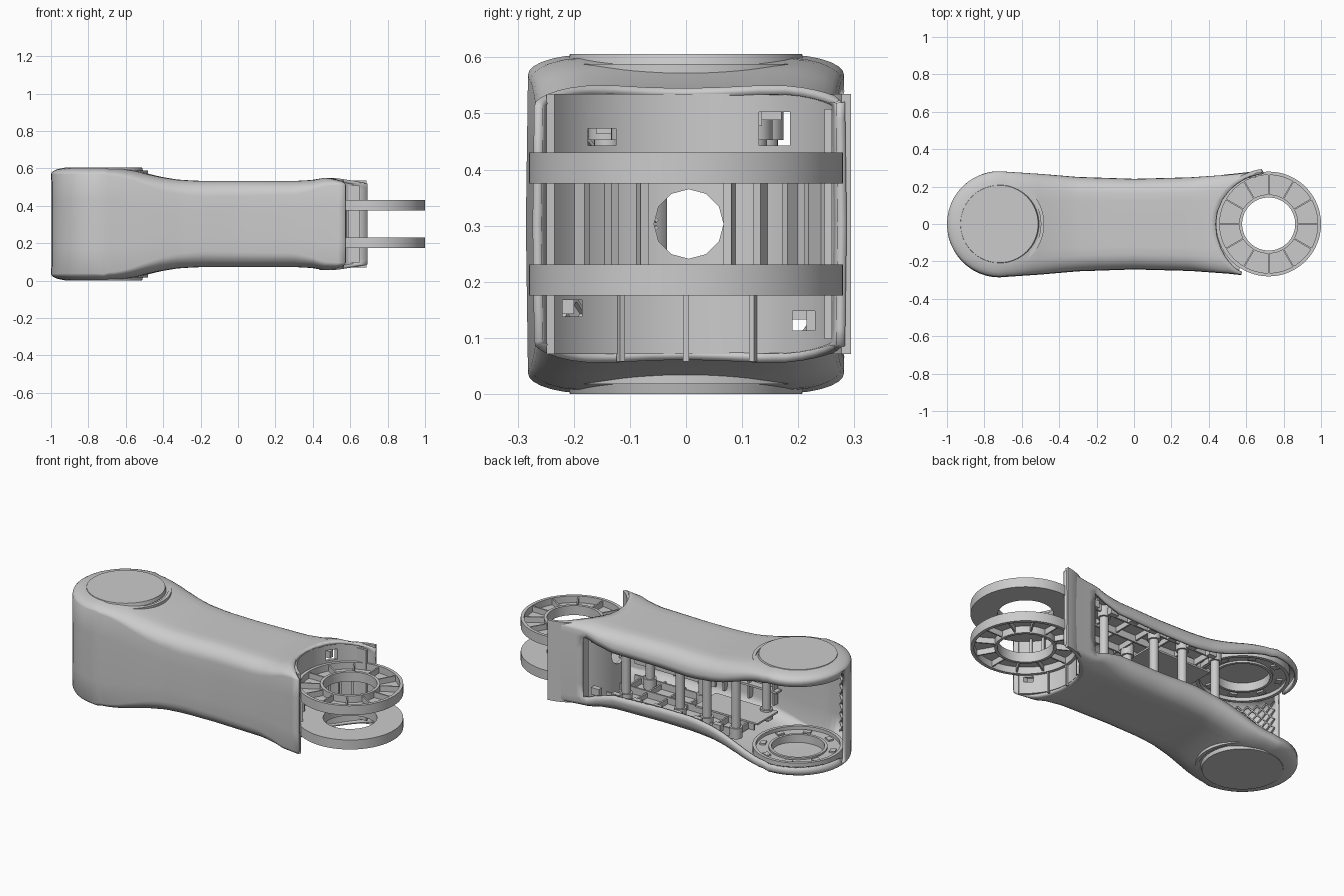
import bpy, bmesh
from math import sin, cos, pi, hypot, sqrt, radians
from mathutils import Matrix, Vector

if "Cube" in bpy.data.objects:
    bpy.data.objects.remove(bpy.data.objects["Cube"])

MID = 0.303          # height of the horizontal symmetry plane
LX, RX = -0.72, 0.72  # centres of the two joints


def lerp(pts, x):
    if x <= pts[0][0]:
        return pts[0][1]
    for (a, p), (b, q) in zip(pts, pts[1:]):
        if x <= b:
            return p + (q - p) * (x - a) / (b - a)
    return pts[-1][1]


def finish(name, bm, mirror=True, smooth=True, recalc=True):
    if recalc:
        bmesh.ops.recalc_face_normals(bm, faces=bm.faces)
    me = bpy.data.meshes.new(name)
    bm.to_mesh(me)
    bm.free()
    ob = bpy.data.objects.new(name, me)
    bpy.context.collection.objects.link(ob)
    ob.location.z = MID
    if mirror:
        m = ob.modifiers.new("mirror", 'MIRROR')
        m.use_axis = (False, False, True)
        m.merge_threshold = 0.0005
    if smooth:
        bpy.ops.object.select_all(action='DESELECT')
        ob.select_set(True)
        bpy.context.view_layer.objects.active = ob
        bpy.ops.object.shade_smooth_by_angle(angle=radians(35))
    return ob


def box(bm, x0, x1, y0, y1, z0, z1):
    m = Matrix.Translation(((x0 + x1) / 2, (y0 + y1) / 2, (z0 + z1) / 2))
    bmesh.ops.create_cube(bm, size=1, matrix=m @ Matrix.Diagonal((x1 - x0, y1 - y0, z1 - z0, 1)))


def polar_box(bm, cx, cy, r, ang, size, z, tilt=0):
    # size = radial, tangential, vertical; tilt turns it about the radial axis
    m = (Matrix.Translation((cx, cy, z)) @ Matrix.Rotation(radians(ang), 4, 'Z')
         @ Matrix.Translation((r, 0, 0)) @ Matrix.Rotation(radians(tilt), 4, 'X'))
    bmesh.ops.create_cube(bm, size=1, matrix=m @ Matrix.Diagonal((*size, 1)))


def tube(bm, cx, cy, r0, r1, z0, z1, a0=0, a1=360, n=64):
    full = a1 - a0 >= 360
    rings = []
    for k in range(n if full else n + 1):
        a = radians(a0 + (a1 - a0) * k / n)
        rings.append([bm.verts.new((cx + r * cos(a), cy + r * sin(a), z))
                      for r, z in ((r0, z0), (r1, z0), (r1, z1), (r0, z1))])
    for k in range(n):
        p, q = rings[k], rings[(k + 1) % len(rings)]
        for j in range(4):
            bm.faces.new((p[j], q[j], q[(j + 1) % 4], p[(j + 1) % 4]))
    if not full:
        bm.faces.new(rings[0])
        bm.faces.new(rings[-1])


def rod(bm, x, y, r, z0, z1, n=20):
    bmesh.ops.create_cone(bm, cap_ends=True, segments=n, radius1=r, radius2=r, depth=z1 - z0,
                          matrix=Matrix.Translation((x, y, (z0 + z1) / 2)))


# Outer shell: upper half lofted along x, then mirrored and thickened
WIDTH = [(-.72, .282), (-.5, .267), (-.3, .25), (0, .24), (.3, .248), (.5, .262), (.69, .283)]
HEIGHT = [(-.72, .302), (-.6, .296), (-.53, .283), (-.47, .266), (-.4, .25), (-.32, .237),
          (-.2, .23), (.3, .23), (.4, .235), (.46, .247)]
DROP = [(-.65, .036), (-.4, .07), (-.2, .085), (.3, .075), (.45, .045), (.69, .03)]


def width(x):
    return sqrt(max(0, .28 ** 2 - (x - LX) ** 2)) * .282 / .28 if x < LX else lerp(WIDTH, x)


def top_z(x, y):
    d = x - LX
    rho = hypot(d, y) / .28 if d < 0 else abs(y) / width(x)
    xe = LX + hypot(d, .45 * y) if -.72 < x < -.1 else x
    t = min(1, max(0, (rho - .62) / .38))
    return lerp(HEIGHT, xe) - lerp(DROP, x) * (1 - sqrt(1 - t * t))


half = [1, .99, .965, .92, .86, .78, .68, .5, .25]
S = [-s for s in half] + [0] + half[::-1]
stations = [LX - .28 * cos(radians(7.5 * k)) for k in range(12)]
stations += [LX + .03 * k for k in range(16)] + [-.24 + .06 * k for k in range(11)]
stations += [.40, .43, .46, .48, .52, .56, .6, .64, .69]

bm = bmesh.new()
grid = []
for x in stations:
    def place(s):
        ye = s * (.283 if s > 0 else .245)
        end = RX - sqrt(.285 ** 2 - ye * ye)
        px = x if x < .1 else .1 + (x - .1) / .59 * (end - .1)
        if s == 1:
            px = x
        py = s * width(px)
        return px, py, top_z(px, py)
    top = [place(s) for s in S]
    fx, fy, fz = top[0]
    bx, by, bz = top[-1]
    col = [(fx, fy, 0), (fx, fy, fz * .5)] + top + [(bx, by, bz - .03), (bx, by, bz * .5), (bx, by, 0)]
    grid.append([bm.verts.new((px, py * (1.012 - .05 * abs(pz)), pz)) for px, py, pz in col])
nj = len(grid[0])
for i in range(len(grid) - 1):
    for j in range(nj - 1):
        if j < 2 and width(stations[i]) < .03:
            continue                       # front wall stops just short of the tip
        if j >= nj - 3 and stations[i] < .475:
            continue                       # service opening at the back
        bm.faces.new((grid[i][j], grid[i + 1][j], grid[i + 1][j + 1], grid[i][j + 1]))
bmesh.ops.remove_doubles(bm, verts=bm.verts, dist=.0004)
bmesh.ops.delete(bm, geom=[v for v in bm.verts if not v.link_faces], context='VERTS')
shell = finish("outer_shell", bm, recalc=False)
sol = shell.modifiers.new("thickness", 'SOLIDIFY')
sol.thickness = .016
sol.offset = -1

# Round cover discs on the big joint
bm = bmesh.new()
bmesh.ops.create_cone(bm, cap_ends=True, segments=64, radius1=.212, radius2=.207, depth=.02,
                      matrix=Matrix.Translation((LX, 0, .293)))
finish("joint_cover", bm)

# Ribbed flanges of the fork joint
bm = bmesh.new()
tube(bm, RX, 0, .142, .28, .072, .088)
tube(bm, RX, 0, .262, .28, .08, .127)
tube(bm, RX, 0, .142, .158, .08, .127)
for k in range(12):
    polar_box(bm, RX, 0, .21, 30 * k, (.108, .008, .04), .1)
finish("fork_flange", bm)

# Concave socket wall behind the fork, with a cable hole and slots
bm = bmesh.new()
tube(bm, RX, 0, .279, .296, -.232, .232, 97, 237, 40)
socket = finish("socket_wall", bm, mirror=False)
bm = bmesh.new()
bmesh.ops.create_cone(bm, cap_ends=True, segments=12, radius1=.062, radius2=.062, depth=.3,
                      matrix=Matrix.Translation((.45, .005, 0)) @ Matrix.Rotation(pi / 2, 4, 'Y'))
for y0, y1, z0, z1 in ((-.175, -.125, .14, .17), (.13, .185, .14, .2),
                       (-.22, -.185, -.165, -.135), (.19, .23, -.19, -.155)):
    box(bm, .3, .7, y0, y1, z0, z1)
cutter = finish("socket_cutter", bm, mirror=False, smooth=False)
cutter.hide_render = True
cutter.display_type = 'WIRE'
cutter.hide_set(True)
cut = socket.modifiers.new("holes", 'BOOLEAN')
cut.object = cutter
cut.operation = 'DIFFERENCE'
cut.solver = 'EXACT'

# Fins between the flanges and below them
bm = bmesh.new()
for a in (122, 136, 150, 163, 197, 210, 224):
    polar_box(bm, RX, 0, .268, a, (.03, .014, .146), 0)
for a in (154, 180, 205):
    polar_box(bm, RX, 0, .275, a, (.016, .01, .12), -.185)
finish("socket_fins", bm, mirror=False, smooth=False)

# Bearing seat inside the big joint
bm = bmesh.new()
tube(bm, LX, 0, .14, .235, .245, .262)
tube(bm, LX, 0, .222, .24, .225, .285)
tube(bm, LX, 0, .14, .155, .235, .29)
for k in range(8):
    polar_box(bm, LX, 0, .19, 45 * k + 20, (.03, .04, .012), .242)
finish("bearing_seat", bm)

# Posts joining floor and ceiling
bm = bmesh.new()
for x, y in ((.3, .12), (.3, -.1), (-.04, .11), (-.04, -.1), (-.22, .12), (-.42, -.14), (-.42, .14)):
    rod(bm, x, y, .024, 0, .21)
    rod(bm, x, y, .034, .15, .21)
finish("posts", bm)

# Floor and ceiling ribs, tray and snap tabs along the opening
bm = bmesh.new()
for y in (-.13, 0, .13):
    box(bm, -.44, .42, y - .005, y + .005, .175, .22)
for k in range(7):
    x = -.4 + .13 * k
    box(bm, x - .005, x + .005, -.17, .17, .185, .22)
    box(bm, x + .03, x + .08, .185, .215, .13, .17)
box(bm, -.48, -.08, -.16, .03, .16, .17)
finish("inner_ribs", bm, smooth=False)

# Rails on the inside of the front wall
bm = bmesh.new()
box(bm, -.45, .42, -.232, -.19, .07, .082)
for k in range(6):
    x = -.42 + .16 * k
    box(bm, x - .005, x + .005, -.235, -.2, 0, .16)
box(bm, -.1, .42, -.14, -.125, .08, .11)
box(bm, .1, .11, -.19, -.125, .08, .11)
finish("wall_rails", bm, smooth=False)

# Lattice stiffening inside the rounded end wall
bm = bmesh.new()
for i in range(5):
    for j in range(4):
        for tilt in (-45, 45):
            polar_box(bm, LX, 0, .262, 197 + 11 * i, (.014, .006, .072), .03 + .052 * j, tilt)
finish("end_lattice", bm, smooth=False)

# Frame edge of the back panel beside the fork
bm = bmesh.new()
box(bm, .475, .49, .215, .26, 0, .205)
box(bm, .48, .65, .247, .26, 0, .205)
finish("back_panel_frame", bm, smooth=False)
